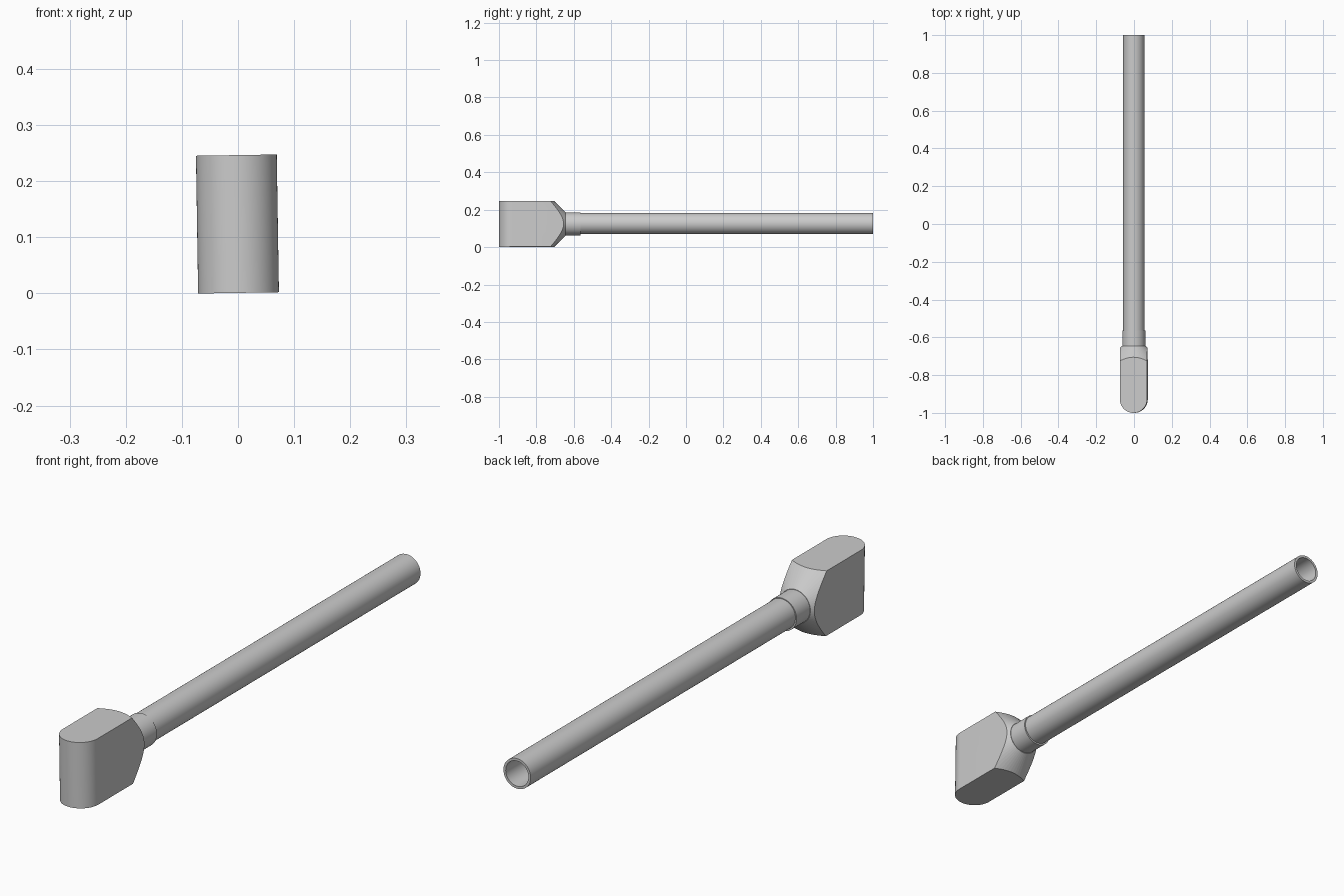
import bpy, bmesh, math
from mathutils import Vector, Matrix

if "Cube" in bpy.data.objects:
    bpy.data.objects.remove(bpy.data.objects["Cube"])

CX, CZ = -0.001, 0.1235   # shared axis of head, collar and tube
SEG = 64


def finish(name, bm):
    bmesh.ops.recalc_face_normals(bm, faces=bm.faces)
    me = bpy.data.meshes.new(name)
    bm.to_mesh(me)
    bm.free()
    ob = bpy.data.objects.new(name, me)
    bpy.context.collection.objects.link(ob)
    ob.location = (CX, 0, CZ)
    return ob


def lathe(name, loop):
    """Revolve a closed (radius, y) loop around the long axis."""
    bm = bmesh.new()
    rings = []
    for k in range(SEG):
        a = 2 * math.pi * k / SEG
        rings.append([bm.verts.new((r * math.cos(a), y, r * math.sin(a))) for r, y in loop])
    n = len(loop)
    for k in range(SEG):
        p, q = rings[k], rings[(k + 1) % SEG]
        for i in range(n):
            j = (i + 1) % n
            bm.faces.new((p[i], p[j], q[j], q[i]))
    return finish(name, bm)


def smooth(ob):
    bpy.ops.object.select_all(action='DESELECT')
    ob.select_set(True)
    bpy.context.view_layer.objects.active = ob
    bpy.ops.object.shade_smooth_by_angle(angle=math.radians(30))


# Head block: round-nosed profile extruded upward
R, H = 0.072, 0.2455
bm = bmesh.new()
outline = [(R, -0.62), (-R, -0.62)]
for k in range(33):
    a = math.pi + math.pi * k / 32
    outline.append((R * math.cos(a), -1 + R + R * math.sin(a)))
base = bm.faces.new([bm.verts.new((x, y, -H / 2)) for x, y in outline])
ext = bmesh.ops.extrude_face_region(bm, geom=[base])
bmesh.ops.translate(bm, vec=(0, 0, H),
                    verts=[v for v in ext['geom'] if isinstance(v, bmesh.types.BMVert)])
head = finish("head", bm)

# Conical turning of the head's back end
bm = bmesh.new()
bmesh.ops.create_cone(bm, cap_ends=True, segments=SEG, radius1=0.4675, radius2=0.0625,
                      depth=0.405,
                      matrix=Matrix.Translation((0, -0.8475, 0)) @ Matrix.Rotation(-math.pi / 2, 4, 'X'))
cutter = finish("cone_cutter", bm)
cutter.hide_render = True
mod = head.modifiers.new("turned_back", 'BOOLEAN')
mod.operation = 'INTERSECT'
mod.solver = 'EXACT'
mod.object = cutter
smooth(head)
bpy.context.view_layer.objects.active = head
bpy.ops.object.modifier_move_to_index(modifier=mod.name, index=0)
bpy.ops.object.modifier_apply(modifier=mod.name)
bpy.data.objects.remove(cutter)
head.rotation_euler.y = math.radians(-0.9)

# Collar sleeve behind the head
collar = lathe("collar", [(0.055, -0.65), (0.061, -0.65), (0.061, -0.565), (0.055, -0.565)])
smooth(collar)

# Hollow tube handle
tube = lathe("tube_handle", [(0.047, -0.65), (0.0563, -0.65), (0.0563, 1.0), (0.047, 1.0)])
tube.location.z = 0.1255
smooth(tube)
